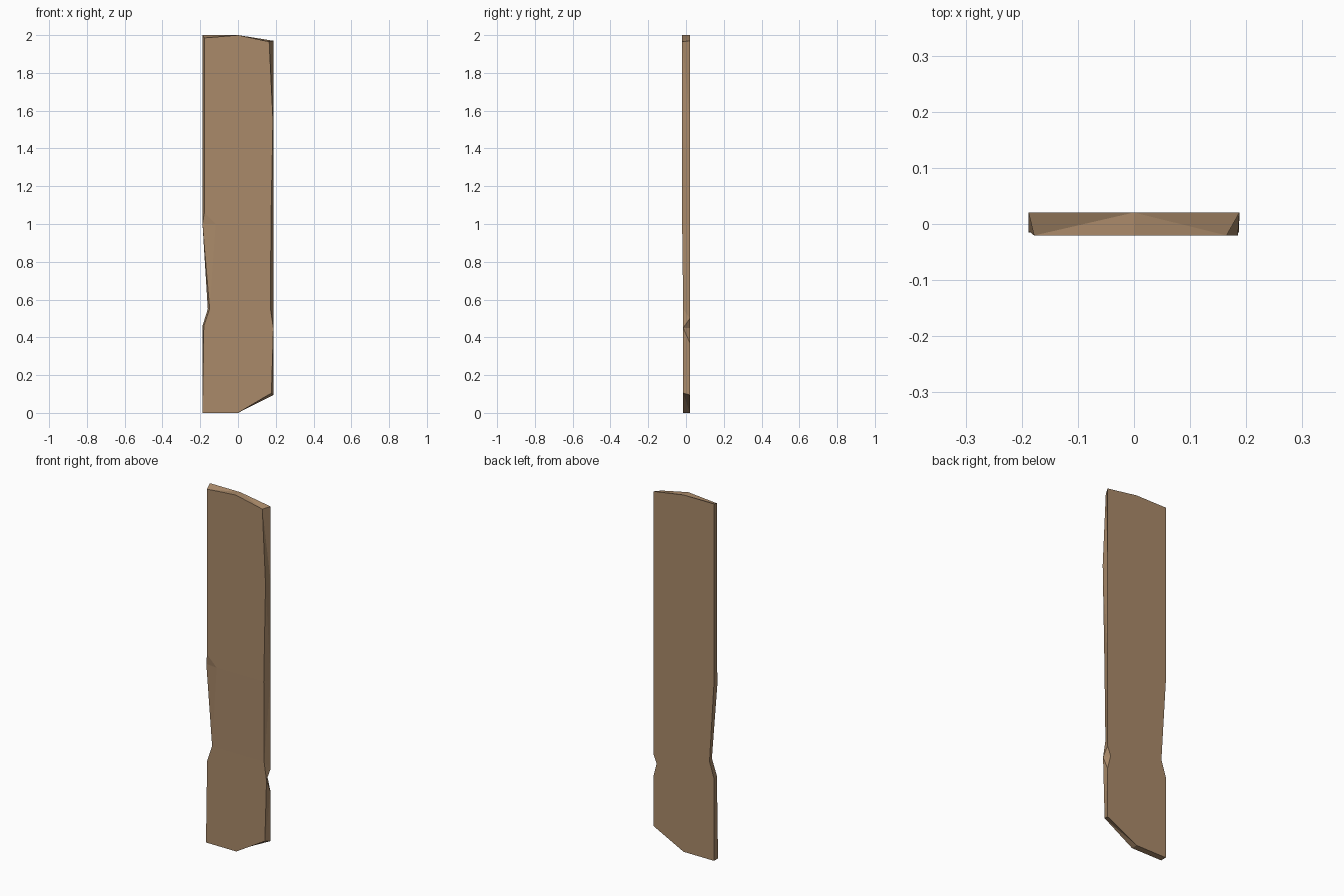
import bpy, bmesh

if "Cube" in bpy.data.objects:
    bpy.data.objects.remove(bpy.data.objects["Cube"])

FRONT, BACK = -0.0205, 0.0205
LOW = -0.015   # front depth of the worn lower half

wood = bpy.data.materials.new("weathered wood")
wood.diffuse_color = (0.402, 0.255, 0.144, 1)
wood.use_nodes = True
wood.node_tree.nodes["Principled BSDF"].inputs["Base Color"].default_value = wood.diffuse_color

bm = bmesh.new()


def points(rows):
    return [bm.verts.new(r) for r in rows]


# front outline, clockwise from the top middle: right edge, bottom, left edge
front = points([
    (0, FRONT, 2.0), (0.165, FRONT, 1.965), (0.185, FRONT, 1.55), (0.174, FRONT, 1.0),
    (0.172, LOW, 0.55), (0.187, LOW, 0.45), (0.185, LOW, 0.37), (0.177, LOW, 0.105),
    (0, LOW, 0), (-0.188, LOW, 0), (-0.181, LOW, 0.46), (-0.15, LOW, 0.55),
    (-0.188, -0.012, 1.0), (-0.178, FRONT, 1.06), (-0.178, FRONT, 1.985)])

# matching back outline
back = points([(x, BACK, z) for x, z in [
    (0, 2.0), (0.188, 1.97), (0.188, 1.55), (0.188, 1.0),
    (0.188, 0.50), (0.168, 0.45), (0.188, 0.37), (0.188, 0.095),
    (0, 0), (-0.188, 0), (-0.188, 0.46), (-0.16, 0.55),
    (-0.188, 1.0), (-0.188, 1.06), (-0.188, 2.0)]])

# inner corner of the chip on the left edge
chip = bm.verts.new((-0.118, FRONT, 1.0))

# front: upper board, chip, tapering middle, foot
f = front
for face in ([f[14], f[0], f[1], f[2], f[3], chip, f[13]],
             [f[13], chip, f[12]],
             [f[12], chip, f[11]],
             [chip, f[3], f[4], f[11]],
             [f[11]] + f[4:11]):
    bm.faces.new(face)
bm.faces.new(back)

# edges all round
n = len(front)
sides = [bm.faces.new((front[i], front[(i + 1) % n], back[(i + 1) % n], back[i]))
         for i in range(n)]
bmesh.ops.triangulate(bm, faces=sides, quad_method='SHORT_EDGE')
bmesh.ops.recalc_face_normals(bm, faces=bm.faces[:])

mesh = bpy.data.meshes.new("wooden_plank")
bm.to_mesh(mesh)
bm.free()
mesh.materials.append(wood)
plank = bpy.data.objects.new("wooden_plank", mesh)
bpy.context.collection.objects.link(plank)
